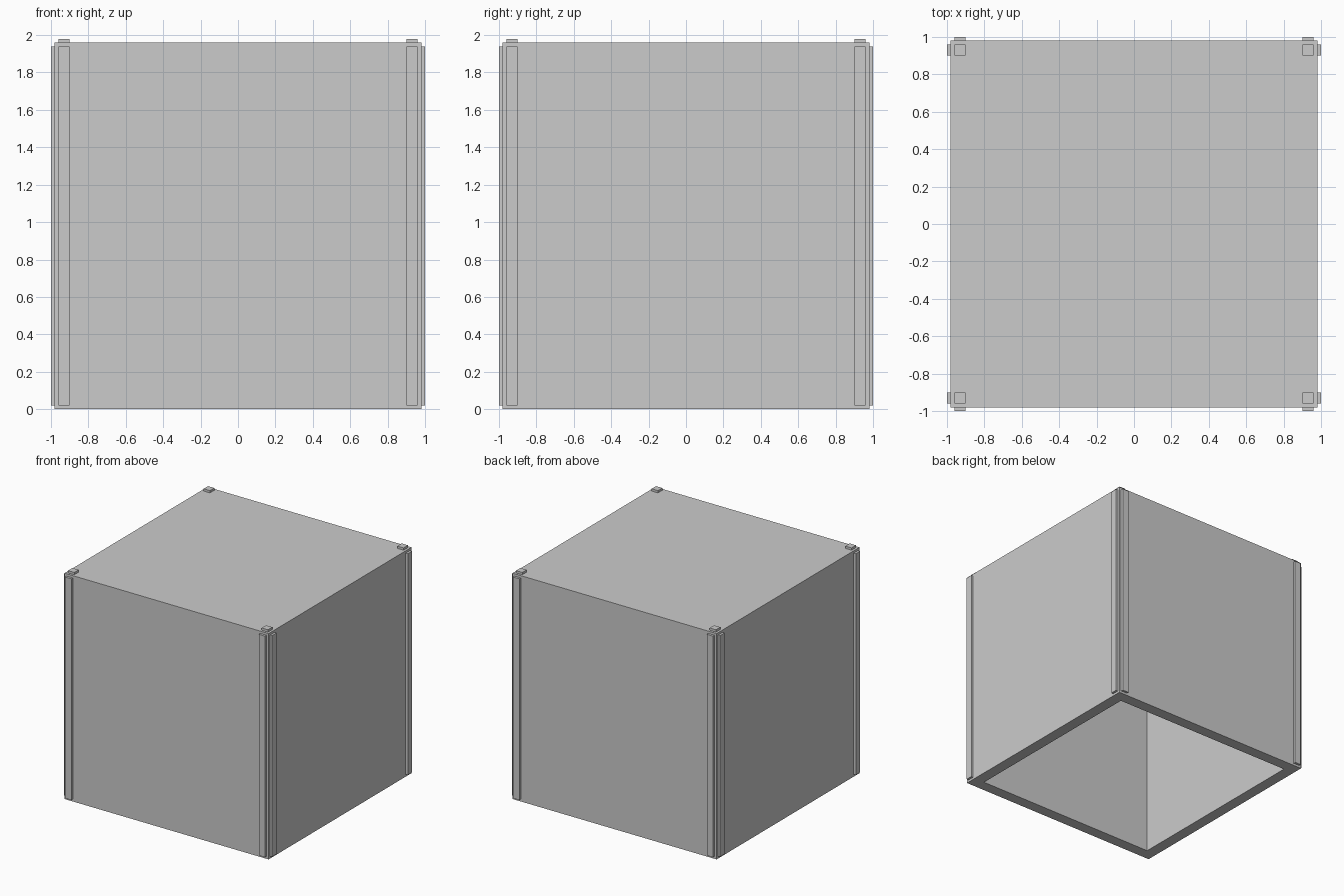
import bpy, bmesh

if "Cube" in bpy.data.objects:
    bpy.data.objects.remove(bpy.data.objects["Cube"])


def box(name, lo, hi):
    """Axis-aligned box between two corners."""
    bm = bmesh.new()
    bmesh.ops.create_cube(bm, size=1)
    for v in bm.verts:
        v.co = [lo[i] if v.co[i] < 0 else hi[i] for i in range(3)]
    me = bpy.data.meshes.new(name)
    bm.to_mesh(me)
    bm.free()
    ob = bpy.data.objects.new(name, me)
    bpy.context.collection.objects.link(ob)
    return ob


def mirror_xy(ob):
    """Repeat a part at all four corners."""
    m = ob.modifiers.new("four_corners", "MIRROR")
    m.use_axis = (True, True, False)
    m.use_mirror_merge = False


H = 0.98      # half width of the box
WALL = 0.10   # wall thickness
A, B = 0.90, 0.96  # strip position along a side

# hollow shell: cube with its bottom face removed, thickened inwards
shell = box("box_shell", (-H, -H, 0), (H, H, 2 * H))
bm = bmesh.new()
bm.from_mesh(shell.data)
bottom = [f for f in bm.faces if f.calc_center_median().z < 0.01]
bmesh.ops.delete(bm, geom=bottom, context="FACES_ONLY")
bmesh.ops.recalc_face_normals(bm, faces=bm.faces)
# open box normals must face outwards
top = max(bm.faces, key=lambda f: f.calc_center_median().z)
if top.normal.z < 0:
    bmesh.ops.reverse_faces(bm, faces=bm.faces)
bm.to_mesh(shell.data)
bm.free()
solid = shell.modifiers.new("wall", "SOLIDIFY")
solid.thickness = WALL
solid.offset = -1
solid.use_even_offset = True

# vertical corner strips on the four sides
mirror_xy(box("side_strip_y", (A, H - 0.01, 0.02), (B, 1.0, 1.94)))
mirror_xy(box("side_strip_x", (H - 0.01, A, 0.02), (1.0, B, 1.94)))

# small square pads on the top corners
mirror_xy(box("top_pad", (A, A, 2 * H - 0.01), (B, B, 1.98)))
